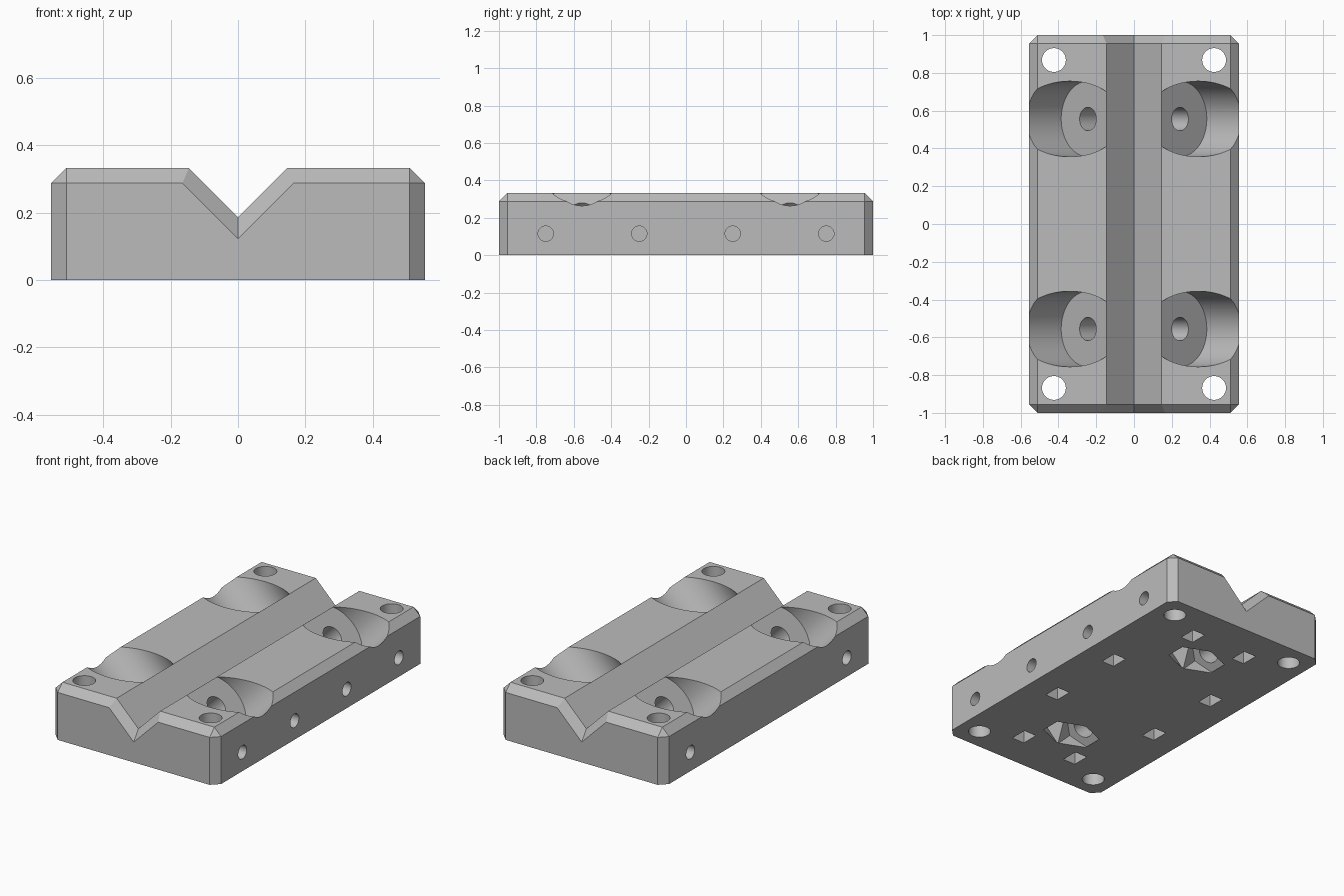
import bpy, bmesh, math
from mathutils import Matrix, Vector

cube = bpy.data.objects.get("Cube")
if cube:
    bpy.data.objects.remove(cube, do_unlink=True)

HALF_W, HALF_L, HEIGHT = 0.555, 1.0, 0.333
GROOVE, CHAMFER = 0.146, 0.045
TILT = math.radians(45)

grey = bpy.data.materials.new("light_grey")
grey.use_nodes = True
colour = (0.5, 0.5, 0.5, 1)
grey.diffuse_color = colour
grey.node_tree.nodes["Principled BSDF"].inputs["Base Color"].default_value = colour


def finish(name, bm):
    bmesh.ops.recalc_face_normals(bm, faces=bm.faces)
    mesh = bpy.data.meshes.new(name)
    bm.to_mesh(mesh)
    bm.free()
    mesh.materials.append(grey)
    obj = bpy.data.objects.new(name, mesh)
    bpy.context.collection.objects.link(obj)
    return obj


# Block with a V groove, extruded along its length
bm = bmesh.new()
profile = [(-HALF_W, 0), (HALF_W, 0), (HALF_W, HEIGHT), (GROOVE, HEIGHT),
           (0, HEIGHT - GROOVE), (-GROOVE, HEIGHT), (-HALF_W, HEIGHT)]
face = bm.faces.new([bm.verts.new((x, -HALF_L, z)) for x, z in profile])
moved = bmesh.ops.extrude_face_region(bm, geom=[face])["geom"]
bmesh.ops.translate(bm, vec=(0, 2 * HALF_L, 0),
                    verts=[v for v in moved if isinstance(v, bmesh.types.BMVert)])
bmesh.ops.recalc_face_normals(bm, faces=bm.faces)


# Chamfer everything but the bottom rim and the long groove edges
def chamfered(edge):
    a, b = (v.co for v in edge.verts)
    on_bottom = max(a.z, b.z) < 0.01
    in_groove = abs(a.y - b.y) > 1 and abs(a.x) < HALF_W - 0.1
    return not (on_bottom or in_groove)


bmesh.ops.bevel(bm, geom=[e for e in bm.edges if chamfered(e)], offset=CHAMFER,
                offset_type='OFFSET', segments=1, affect='EDGES', clamp_overlap=False)
block = finish("grooved_block", bm)

cutters = []


def cut(obj):
    obj.hide_render = True
    cutters.append(obj)
    mod = block.modifiers.new(obj.name, 'BOOLEAN')
    mod.operation = 'DIFFERENCE'
    mod.solver = 'EXACT'
    mod.object = obj


def cut_cylinder(name, start, length, radius, angle=0.0, sides=64):
    """Cylinder from start, its axis tilted from +z towards +x by angle."""
    bm = bmesh.new()
    bmesh.ops.create_cone(bm, cap_ends=True, segments=sides, radius1=radius,
                          radius2=radius, depth=length,
                          matrix=Matrix.Translation((0, 0, length / 2)))
    bm.transform(Matrix.Translation(start) @ Matrix.Rotation(angle, 4, 'Y'))
    cut(finish(name, bm))


def cut_box(name, centre, size):
    bm = bmesh.new()
    bmesh.ops.create_cube(bm, size=1, matrix=Matrix.Translation(centre) @ Matrix.Diagonal((*size, 1)))
    cut(finish(name, bm))


for side in (1, -1):
    tilt = side * TILT
    axis = Vector((side * math.sin(TILT), 0, math.cos(TILT)))
    for end in (1, -1):
        # Corner mounting holes
        cut_cylinder("mounting_hole", (side * 0.424, end * 0.868, -0.1), 0.6, 0.063)

        # Slanted counterbore, screw hole and hexagonal nut pocket
        floor = Vector((side * 0.244, end * 0.556, 0.2355))
        low = floor - axis * 0.49
        cut_cylinder("counterbore", floor, 0.8, 0.2, tilt, 96)
        cut_cylinder("screw_hole", low, 0.52, 0.062, tilt, 48)
        cut_cylinder("nut_pocket", low, 0.27, 0.121, tilt, 6)

        # Side screw holes, each ending in a nut slot open to the underside
        for y, x in ((0.75, 0.19), (0.25, 0.36)):
            cut_cylinder("side_hole", (side * (x - 0.07), end * y, 0.115), 0.6, 0.041,
                         side * math.pi / 2, 32)
            cut_box("nut_slot", (side * x, end * y, 0.04), (0.085, 0.107, 0.26))

# Bake the cuts and drop the cutters
bpy.context.view_layer.update()
graph = bpy.context.evaluated_depsgraph_get()
baked = bpy.data.meshes.new_from_object(block.evaluated_get(graph))
block.modifiers.clear()
block.data = baked
for obj in cutters:
    bpy.data.objects.remove(obj, do_unlink=True)
baked.materials.clear()
baked.materials.append(grey)
for poly in baked.polygons:
    poly.material_index = 0

bpy.ops.object.select_all(action='DESELECT')
block.select_set(True)
bpy.context.view_layer.objects.active = block
bpy.ops.object.shade_smooth_by_angle(angle=math.radians(25))
